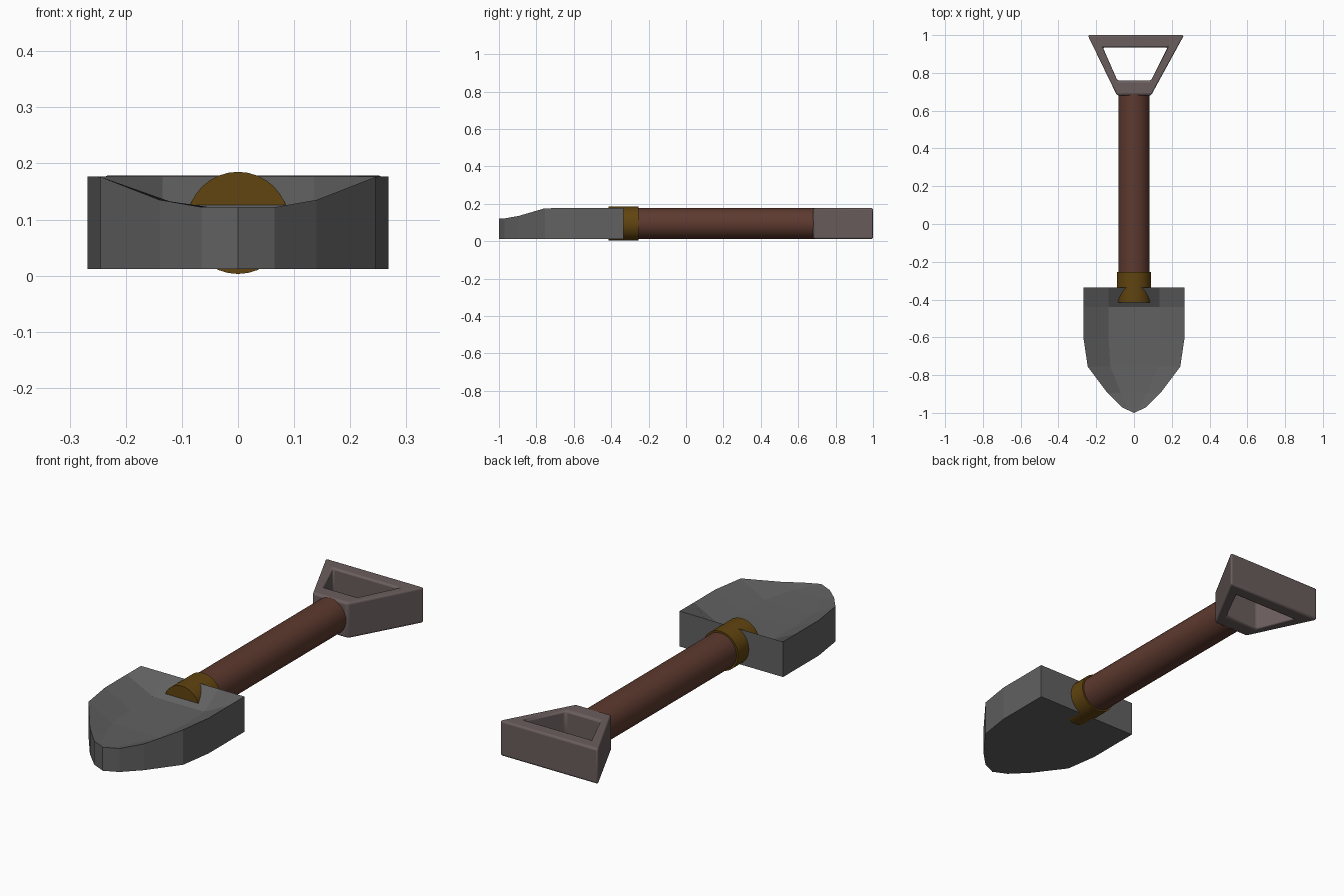
import bpy, bmesh, math

if "Cube" in bpy.data.objects:
    bpy.data.objects.remove(bpy.data.objects["Cube"])

AXIS_Z = 0.094


def paint(obj, name, rgb):
    mat = bpy.data.materials.new(name)
    mat.diffuse_color = (*rgb, 1)
    mat.use_nodes = True
    mat.node_tree.nodes["Principled BSDF"].inputs["Base Color"].default_value = mat.diffuse_color
    obj.data.materials.append(mat)


def add_mesh(name, bm):
    bmesh.ops.recalc_face_normals(bm, faces=bm.faces)
    mesh = bpy.data.meshes.new(name)
    bm.to_mesh(mesh)
    bm.free()
    obj = bpy.data.objects.new(name, mesh)
    bpy.context.collection.objects.link(obj)
    return obj


def smooth(obj, angle):
    bpy.ops.object.select_all(action='DESELECT')
    obj.select_set(True)
    bpy.context.view_layer.objects.active = obj
    bpy.ops.object.shade_smooth_by_angle(angle=math.radians(angle))


def rod(name, radius, y0, y1):
    bpy.ops.mesh.primitive_cylinder_add(
        vertices=32, radius=radius, depth=y1 - y0,
        location=(0, (y0 + y1) / 2, AXIS_Z), rotation=(math.pi / 2, 0, 0))
    obj = bpy.context.object
    obj.name = name
    smooth(obj, 30)
    return obj


# Blade: dished top, vertical rim walls, flat underside
# rows of (y, rim half width, rim z, inner half width, inner z)
rows = [(-0.335, 0.268, 0.177, 0.135, 0.177),
        (-0.44, 0.268, 0.177, 0.135, 0.110),
        (-0.60, 0.268, 0.177, 0.135, 0.108),
        (-0.755, 0.245, 0.176, 0.125, 0.108),
        (-0.895, 0.140, 0.135, 0.070, 0.114),
        (-0.97, 0.065, 0.122, 0.030, 0.119)]
bm = bmesh.new()
grid = [[bm.verts.new((x, y, z)) for x, z in ((-w, h), (-m, d), (m, d), (w, h))]
        for y, w, h, m, d in rows]
tip = bm.verts.new((0, -1, 0.122))
for a, b in zip(grid, grid[1:]):
    for i in range(3):
        bm.faces.new((a[i], a[i + 1], b[i + 1], b[i]))
for i in range(3):
    bm.faces.new((grid[-1][i], grid[-1][i + 1], tip))
rim = [r[0] for r in grid] + [tip] + [r[3] for r in reversed(grid)] + grid[0][2:0:-1]
base = [bm.verts.new((v.co.x, v.co.y, 0.012)) for v in rim]
for i in range(len(rim)):
    j = (i + 1) % len(rim)
    bm.faces.new((rim[i], rim[j], base[j], base[i]))
bm.faces.new(base)
blade = add_mesh("blade", bm)
paint(blade, "dark_steel", (0.12, 0.12, 0.12))

# Shaft and collar
shaft = rod("shaft", 0.083, -0.35, 0.69)
paint(shaft, "brown_wood", (0.11, 0.042, 0.028))
collar = rod("collar", 0.091, -0.415, -0.255)
paint(collar, "bronze", (0.12, 0.058, 0.005))

# Grip: trapezoid frame with softened edges
outer = [(-0.245, 1.0), (0.265, 1.0), (0.09, 0.68), (-0.09, 0.68)]
inner = [(-0.165, 0.935), (0.178, 0.935), (0.09, 0.76), (-0.088, 0.76)]
bm = bmesh.new()
loops = [[bm.verts.new((x, y, z)) for x, y in pts]
         for pts, z in ((outer, 0.012), (outer, 0.178), (inner, 0.178), (inner, 0.012))]
for k in range(4):
    a, b = loops[k], loops[(k + 1) % 4]
    for i in range(4):
        j = (i + 1) % 4
        bm.faces.new((a[i], a[j], b[j], b[i]))
grip = add_mesh("grip", bm)
bevel = grip.modifiers.new("soft_edges", 'BEVEL')
bevel.width = 0.01
bevel.segments = 3
bevel.limit_method = 'ANGLE'
smooth(grip, 40)
paint(grip, "grip_grey", (0.145, 0.11, 0.11))
